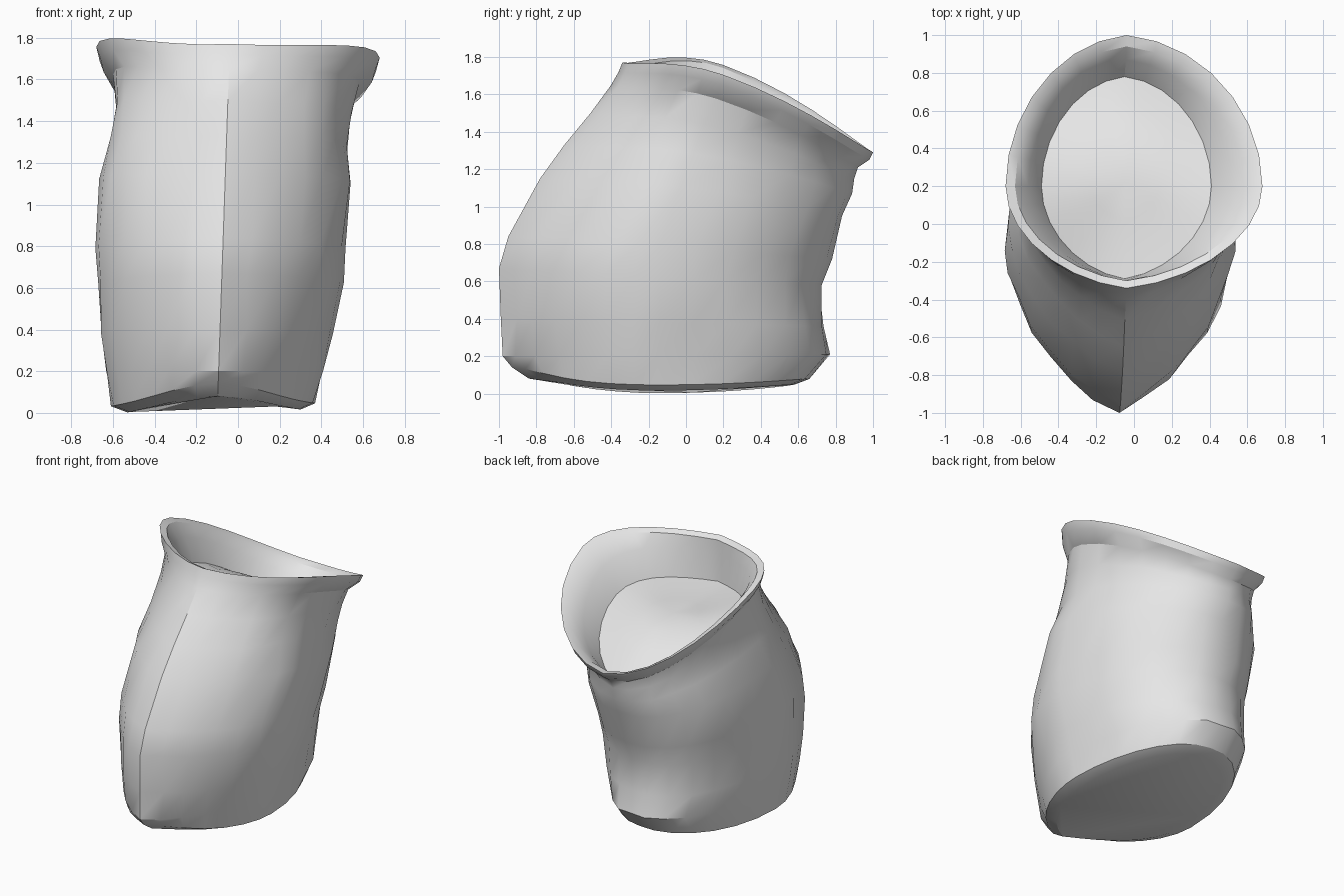
import bpy, bmesh, math, random

if "Cube" in bpy.data.objects:
    bpy.data.objects.remove(bpy.data.objects["Cube"])

random.seed(4)
SEG = 28  # sides around the sack

cloth = bpy.data.materials.new("plain grey cloth")
cloth.diffuse_color = (0.8, 0.8, 0.8, 1)
cloth.use_nodes = True
cloth.node_tree.nodes["Principled BSDF"].inputs["Base Color"].default_value = cloth.diffuse_color


def clamp(v):
    return max(0.0, min(1.0, v))


def ring_points(zf, zb, yf, yb, xl, xr, inner=False):
    """Egg-shaped tilted loop: pointed at the front, blunt at the back."""
    up = 1.0 if inner else clamp((zf - 0.8) / 0.95)  # 0 in body, 1 at rim
    yc = -0.15 + 0.35 * up
    seam = -0.10 + 0.06 * clamp(zf / 1.75)
    point = 0.33 - 0.18 * up ** 4
    base = zf < 0.19
    lift = -0.04 if base else 0.15 * up
    wrinkle = 0.012 if 0.19 < zf < 1.55 and not inner else 0.0
    pts = []
    for i in range(SEG):
        a = 2 * math.pi * i / SEG          # 0 = front seam, going to +x
        s, c = math.sin(a), math.cos(a)
        blunt = -0.12 if s < 0 else 0.03   # back left is the fuller corner
        p = point if c > 0 else blunt + (0.08 - blunt) * up ** 3
        d = (1 - p) * abs(c) + p * (1 - abs(s))
        y = yc + d * ((yf - yc) if c > 0 else (yb - yc))
        x = seam + s * ((xr - seam) if s > 0 else (seam - xl))
        # the base is flat with an upturned tip, higher loops tilt evenly
        t = 1 - max(c, 0) ** 5 if base else (y - yf) / (yb - yf)
        z = zf + (zb - zf) * t + lift * s * s * (1.2 if s < 0 else 0.85)
        if i:
            x += random.uniform(-wrinkle, wrinkle)
            y += random.uniform(-wrinkle, wrinkle)
        pts.append((x, y, z))
    return pts


def loft(name, rings, cap_start=False, centre=None, angle=30):
    bm = bmesh.new()
    loops = [[bm.verts.new(p) for p in r] for r in rings]
    for lo, hi in zip(loops, loops[1:]):
        for i in range(SEG):
            j = (i + 1) % SEG
            bm.faces.new((lo[i], lo[j], hi[j], hi[i]))
    if cap_start:
        bm.faces.new(loops[0][::-1])
    if centre:
        top = bm.verts.new(centre)
        for i in range(SEG):
            bm.faces.new((loops[-1][i], loops[-1][(i + 1) % SEG], top))
    mesh = bpy.data.meshes.new(name)
    bm.to_mesh(mesh)
    bm.free()
    mesh.materials.append(cloth)
    ob = bpy.data.objects.new(name, mesh)
    bpy.context.collection.objects.link(ob)
    bpy.ops.object.select_all(action='DESELECT')
    ob.select_set(True)
    bpy.context.view_layer.objects.active = ob
    bpy.ops.object.shade_smooth_by_angle(angle=math.radians(angle))
    return ob


# Sack wall: front z, back z, front y, back y, left x, right x
sack = [
    (0.08, 0.05, -0.84, 0.58, -0.53, 0.30),
    (0.14, 0.08, -0.93, 0.66, -0.61, 0.37),
    (0.20, 0.21, -0.98, 0.77, -0.64, 0.41),
    (0.40, 0.36, -0.99, 0.73, -0.66, 0.45),
    (0.67, 0.58, -1.00, 0.72, -0.67, 0.51),
    (0.84, 0.72, -0.95, 0.77, -0.68, 0.52),
    (1.15, 0.95, -0.78, 0.84, -0.67, 0.55),
    (1.33, 1.07, -0.65, 0.88, -0.62, 0.53),
    (1.50, 1.15, -0.51, 0.89, -0.59, 0.54),
    (1.65, 1.21, -0.40, 0.92, -0.60, 0.58),
    (1.72, 1.25, -0.36, 0.98, -0.66, 0.66),
    (1.77, 1.29, -0.34, 1.00, -0.68, 0.68),
]
# Rolled rim and lining down to the filling
lining = [
    (1.75, 1.28, -0.30, 0.94, -0.63, 0.63),
    (1.66, 1.22, -0.30, 0.87, -0.56, 0.52),
    (1.46, 1.12, -0.29, 0.78, -0.49, 0.41),
]
rings = [ring_points(*r) for r in sack]
rings += [ring_points(*r, inner=True) for r in lining]
loft("sack", rings, cap_start=True)

# Gently domed filling just below the neck, shrunk from the lining's lower edge
mid = (-0.05, 0.22, 1.43)


def shrink(k):
    return [tuple(m + (v - m) * f for v, m, f in zip(p, mid, (k, k, k * k)))
            for p in rings[-1]]


loft("filling", [shrink(k) for k in (1.02, 0.75, 0.4)], centre=mid, angle=40)
